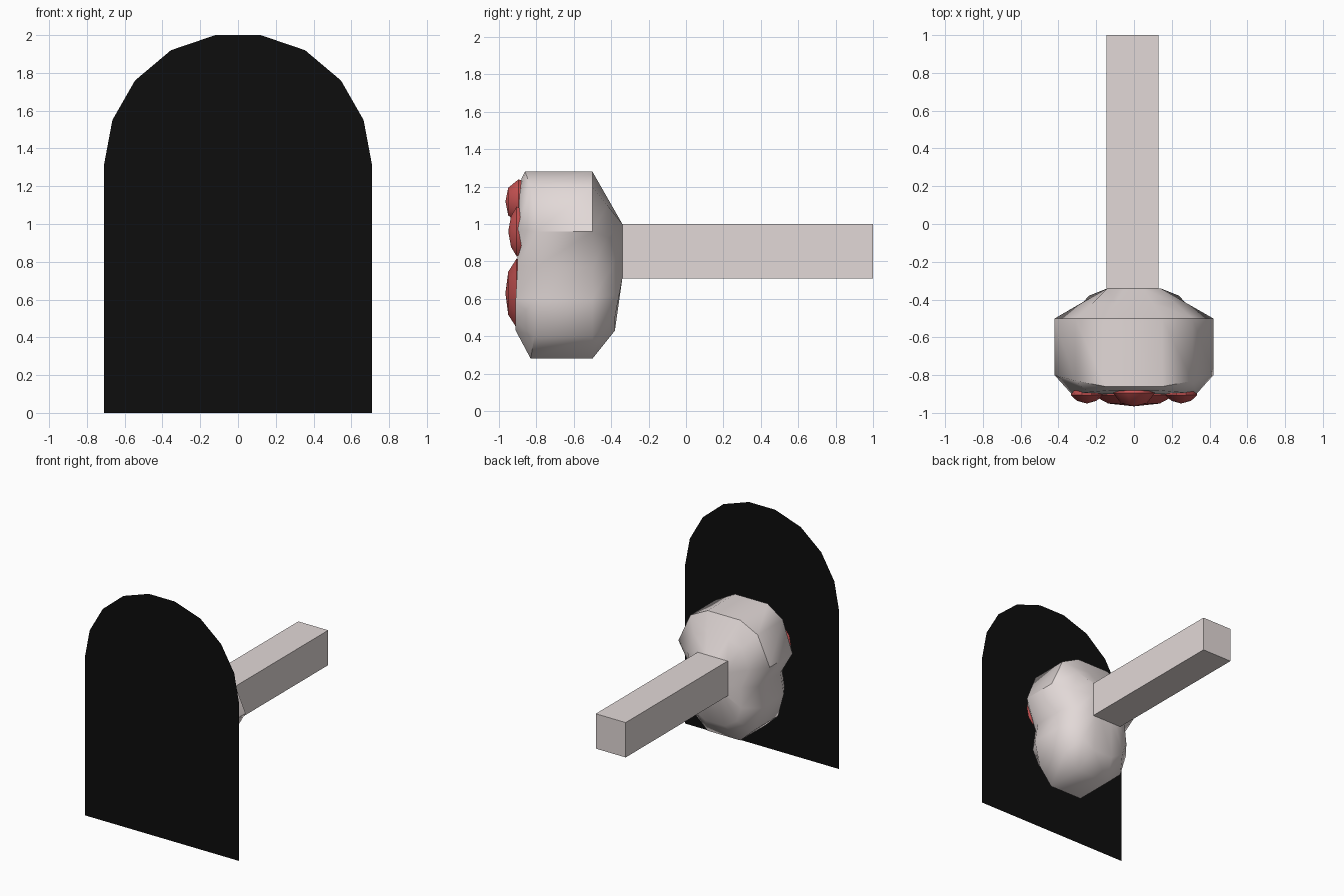
import bpy, bmesh
from math import sin, cos, pi, radians

if "Cube" in bpy.data.objects:
    bpy.data.objects.remove(bpy.data.objects["Cube"])


def material(name, rgb):
    m = bpy.data.materials.new(name)
    m.diffuse_color = (*rgb, 1)
    m.use_nodes = True
    m.node_tree.nodes["Principled BSDF"].inputs["Base Color"].default_value = m.diffuse_color
    return m


fur = material("fur", (0.76, 0.69, 0.68))
red = material("pad_red", (0.6, 0.09, 0.09))
black = material("black", (0.004, 0.004, 0.004))


def make(name, verts, faces, mat, angle=None):
    me = bpy.data.meshes.new(name)
    me.from_pydata(verts, [], faces)
    bm = bmesh.new()
    bm.from_mesh(me)
    bmesh.ops.recalc_face_normals(bm, faces=bm.faces)
    bm.to_mesh(me)
    bm.free()
    me.materials.append(mat)
    ob = bpy.data.objects.new(name, me)
    bpy.context.collection.objects.link(ob)
    if angle:
        bpy.ops.object.select_all(action='DESELECT')
        ob.select_set(True)
        bpy.context.view_layer.objects.active = ob
        bpy.ops.object.shade_smooth_by_angle(angle=radians(angle))
    return ob


# Arched backing panel
half = [(.71, 0), (.71, 1.31), (.665, 1.55), (.545, 1.76), (.355, 1.92), (.12, 2)]
arch = half + [(-x, z) for x, z in reversed(half)]
make("arch_panel", [(x, -1, z) for x, z in arch], [list(range(len(arch)))], black)

# Arm
make("arm", [(x, y, z) for x in (-.145, .13) for y in (-.35, 1) for z in (.71, 1.0)],
     [(0, 1, 3, 2), (4, 5, 7, 6), (0, 1, 5, 4), (2, 3, 7, 6), (0, 2, 6, 4), (1, 3, 7, 5)], fur)

# Paw: mirrored half outlines (x, z), top to bottom, with depths, lofted back to front
outline = [(.15, 1.28), (.31, 1.2), (.42, .96), (.31, .77), (.34, .6), (.28, .4), (.15, .28)]
wrist = [(.05, 1), (.14, 1), (.14, .9), (.14, .81), (.14, .71), (.1, .71), (.05, .71)]
heel = [(.1, 1.14), (.22, 1.1), (.28, .93), (.23, .78), (.24, .62), (.2, .5), (.09, .43)]
palm = [(.12, 1.24), (.24, 1.15), (.33, .97), (.25, .78), (.27, .6), (.21, .48), (.1, .43)]
sections = [
    (wrist, [-.34] * 7),
    (heel, [-.42, -.42, -.42, -.39, -.38, -.38, -.38]),
    (outline, [-.5] * 7),
    (outline, [-.86, -.83, -.8, -.8, -.8, -.81, -.83]),
    (palm, [-.88, -.89, -.9, -.9, -.91, -.91, -.91]),
]
verts, faces = [], []
for pts, ys in sections:
    right = [(x, y, z) for (x, z), y in zip(pts, ys)]
    verts += right + [(-x, y, z) for x, y, z in reversed(right)]
for r in range(4):
    for i in range(14):
        j = (i + 1) % 14
        faces.append((r * 14 + i, r * 14 + j, r * 14 + 14 + j, r * 14 + 14 + i))
for base in (0, 56):
    for i in range(6):
        faces.append((base + i, base + i + 1, base + 12 - i, base + 13 - i))
make("paw", verts, faces, fur, 50)


# Domed pads
def pad(name, cx, cz, rx, rz, y0=-.88, peak=-.965, n=10):
    v = []
    for s, y in ((.92, y0), (1, y0 - .025), (.62, peak + .015)):
        v += [(cx + s * rx * cos(2 * pi * k / n), y, cz + s * rz * sin(2 * pi * k / n))
              for k in range(n)]
    v.append((cx, peak, cz))
    f = [list(range(n))]
    for k in range(n):
        m = (k + 1) % n
        f += [(k, m, n + m, n + k), (n + k, n + m, 2 * n + m, 2 * n + k),
              (2 * n + k, 2 * n + m, 3 * n)]
    make(name, v, f, red, 45)


pad("middle_toe_pad", 0, 1.12, .11, .125, y0=-.87)
for side, sx in (("left", -1), ("right", 1)):
    pad(side + "_toe_pad", sx * .25, .96, .085, .14, peak=-.95)
pad("palm_pad", 0, .63, .22, .195)
